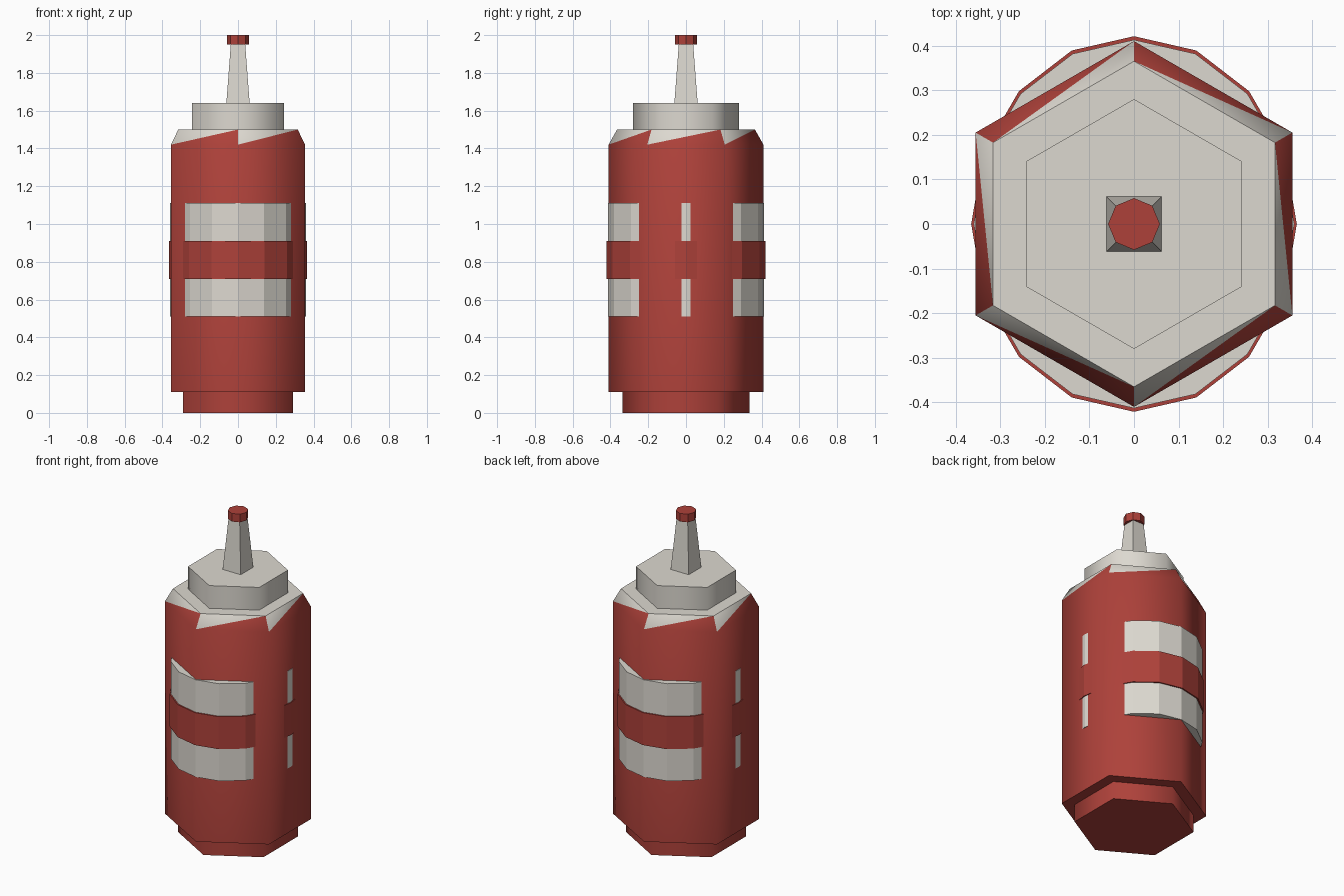
import bpy, bmesh
from math import cos, sin, pi, radians

cube = bpy.data.objects.get("Cube")
if cube:
    bpy.data.objects.remove(cube, do_unlink=True)


def material(name, rgb):
    m = bpy.data.materials.new(name)
    m.use_nodes = True
    m.diffuse_color = (*rgb, 1)
    m.node_tree.nodes["Principled BSDF"].inputs["Base Color"].default_value = (*rgb, 1)
    return m


RED = material("ketchup red", (0.42, 0.053, 0.042))
WHITE = material("warm white", (0.72, 0.69, 0.63))


def loft(name, sides, rings, mats, start=0.0, smooth=False, split_from=None):
    """Stack rings of (radius x, radius y, z). Walls from ring split_from up
    are cut along the diagonal, with the upper triangles in the second material."""
    bm = bmesh.new()
    loops = []
    for rx, ry, z in rings:
        angles = [start + 2 * pi * i / sides for i in range(sides)]
        loops.append([bm.verts.new((rx * cos(a), ry * sin(a), z)) for a in angles])
    bm.faces.new(loops[0][::-1])
    top = bm.faces.new(loops[-1])
    top.material_index = len(mats) - 1
    for k in range(len(loops) - 1):
        low, high = loops[k], loops[k + 1]
        for i in range(sides):
            j = (i + 1) % sides
            if k == split_from:
                bm.faces.new((low[i], low[j], high[j]))
                bm.faces.new((low[i], high[j], high[i])).material_index = 1
            else:
                bm.faces.new((low[i], low[j], high[j], high[i]))
    mesh = bpy.data.meshes.new(name)
    bm.to_mesh(mesh)
    bm.free()
    for m in mats:
        mesh.materials.append(m)
    obj = bpy.data.objects.new(name, mesh)
    bpy.context.collection.objects.link(obj)
    if smooth:
        bpy.ops.object.select_all(action="DESELECT")
        obj.select_set(True)
        bpy.context.view_layer.objects.active = obj
        bpy.ops.object.shade_smooth_by_angle(angle=radians(62))
    return obj


def prism(name, sides, rx, ry, z0, z1, mat, **options):
    return loft(name, sides, [(rx, ry, z0), (rx, ry, z1)], [mat], **options)


# Hexagonal bottle: foot, body with a two-tone shoulder, and cap
HEX = pi / 2
prism("foot", 6, 0.337, 0.337, 0, 0.11, RED, start=HEX, smooth=True)
loft("body", 6, [(0.41, 0.41, 0.11), (0.41, 0.41, 1.42), (0.365, 0.365, 1.5)],
     [RED, WHITE], start=HEX, smooth=True, split_from=1)
prism("cap", 6, 0.28, 0.28, 1.5, 1.64, WHITE, start=HEX, smooth=True)

# Oval label bands that break through the body walls
prism("label_band", 16, 0.3594, 0.413, 0.51, 1.11, WHITE)
prism("label_stripe", 16, 0.365, 0.421, 0.71, 0.91, RED)

# Square tapered nozzle and its octagonal tip
loft("nozzle", 4, [(0.087, 0.087, 1.64), (0.054, 0.054, 1.95)], [WHITE], start=pi / 4)
prism("nozzle_tip", 8, 0.058, 0.058, 1.95, 2.0, RED)
